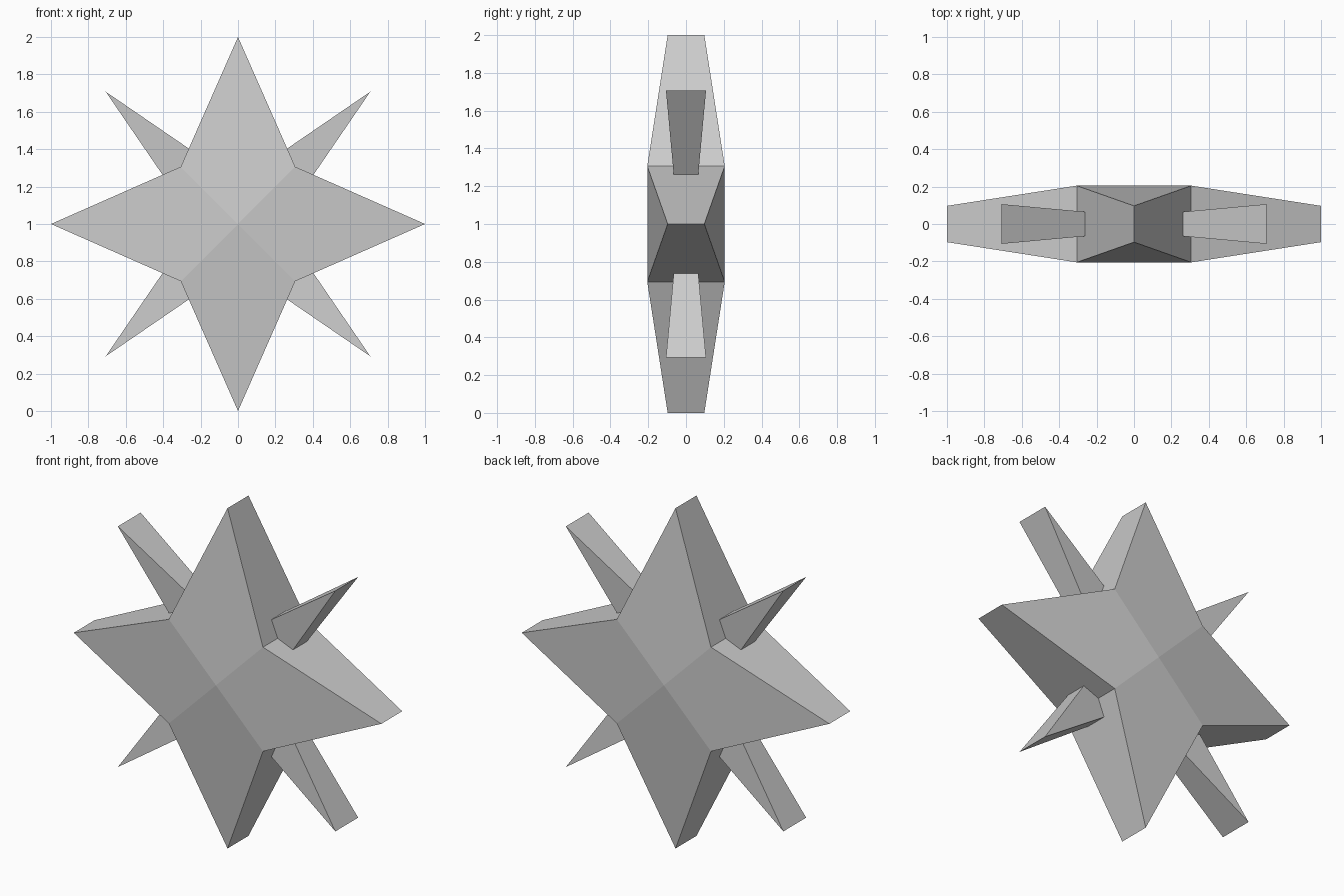
import bpy, bmesh, math

if "Cube" in bpy.data.objects:
    bpy.data.objects.remove(bpy.data.objects["Cube"])


def make_star(name, tip_half, inner, inner_half, turn):
    """Four-pointed star in the XZ plane, radius 1, centred at z = 1.
    Half thickness (along y) differs at the tips and the inner corners."""
    bm = bmesh.new()
    c, s = math.cos(turn), math.sin(turn)

    def vert(u, y, w):
        return bm.verts.new((u * c - w * s, y, 1 + u * s + w * c))

    # Alternating tips and notches, front and back
    rings = []
    for side in (-1, 1):
        ring = []
        for i in range(8):
            a = i * math.pi / 4
            r, h = (1, tip_half) if i % 2 == 0 else (inner * math.sqrt(2), inner_half)
            ring.append(vert(r * math.cos(a), side * h, r * math.sin(a)))
        rings.append((ring, vert(0, side * inner_half, 0)))

    # One kite face per arm on each side
    for ring, centre in rings:
        for i in range(0, 8, 2):
            bm.faces.new((centre, ring[i - 1], ring[i], ring[i + 1]))

    # Rim walls
    front, back = rings[0][0], rings[1][0]
    for i in range(8):
        j = (i + 1) % 8
        bm.faces.new((front[i], back[i], back[j], front[j]))

    bmesh.ops.recalc_face_normals(bm, faces=bm.faces)
    mesh = bpy.data.meshes.new(name)
    bm.to_mesh(mesh)
    bm.free()
    obj = bpy.data.objects.new(name, mesh)
    bpy.context.collection.objects.link(obj)
    return obj


# Broad upright star, and the slim diagonal star passing through it
make_star("main_star", 0.097, 0.306, 0.205, 0)
make_star("diagonal_spikes", 0.106, 0.158, 0.041, math.pi / 4)
